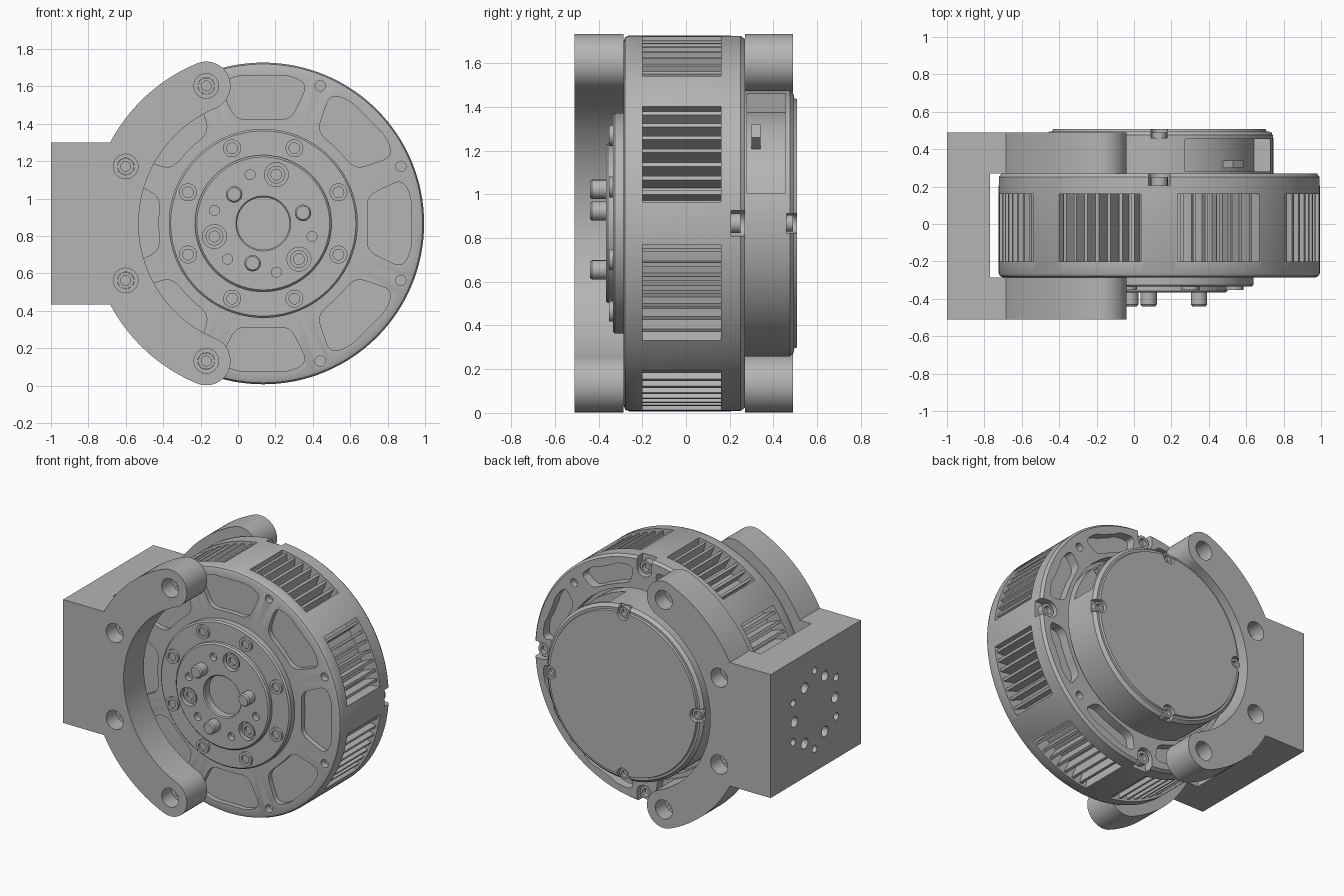
import bpy, bmesh
from math import sin, cos, pi, radians
from mathutils import Matrix

cube = bpy.data.objects.get("Cube")
if cube:
    bpy.data.objects.remove(cube)

AXIS = (0.135, 0, 0.867)   # all parts are built around the motor axis (along y)
EIGHTHS = [22.5 + 45 * i for i in range(8)]
QUARTERS = [90 * i for i in range(4)]
parts = []

metal = bpy.data.materials.new("grey metal")
metal.use_nodes = True
GREY = (0.46, 0.46, 0.46, 1)
metal.diffuse_color = GREY
metal.node_tree.nodes["Principled BSDF"].inputs["Base Color"].default_value = GREY


def polar(r, deg):
    return (r * cos(radians(deg)), r * sin(radians(deg)))


def arc(r, a0, a1, n=24, centre=(0, 0)):
    pts = [polar(r, a0 + (a1 - a0) * i / n) for i in range(n + 1)]
    return [(x + centre[0], z + centre[1]) for x, z in pts]


def circle(r, ring=0, deg=0, n=24):
    return arc(r, 0, 360, n, polar(ring, deg))[:-1]


def sector(r0, r1, a0, a1):
    return arc(r1, a0, a1) + arc(r0, a1, a0)


def slot(r, width, deg):
    """Round-ended notch, open towards the outside."""
    c = polar(r, deg)
    dx, dz = polar(0.3, deg)
    pts = arc(width, deg + 90, deg + 270, 12, c)
    return pts + [(pts[-1][0] + dx, pts[-1][1] + dz), (pts[0][0] + dx, pts[0][1] + dz)]


def pocket(deg, r0, r1, half):
    """Rounded pocket with a boss bulging in from its outer edge."""
    pts = []
    for i in range(64):
        t = 2 * pi * (i + 0.5) / 64
        u = abs(cos(t)) ** 0.45 * (1 if cos(t) > 0 else -1)
        v = abs(sin(t)) ** 0.45 * (1 if sin(t) > 0 else -1)
        off = u * half * (1 + 0.1 * v)
        r = (r0 + r1) / 2 + v * (r1 - r0) / 2
        if v > 0 and abs(off) < 6:
            r -= 0.05 * (0.5 + 0.5 * cos(pi * off / 6))
        pts.append(polar(r, deg + off))
    return pts


def prism(bm, outline, y0, y1):
    """Extrude an x-z outline along y."""
    face = bm.faces.new([bm.verts.new((x, y0, z)) for x, z in outline])
    ext = bmesh.ops.extrude_face_region(bm, geom=[face])
    verts = [g for g in ext["geom"] if isinstance(g, bmesh.types.BMVert)]
    bmesh.ops.translate(bm, verts=verts, vec=(0, y1 - y0, 0))


def lathe(bm, profile, steps=96, ring=0, deg=0):
    """Spin an (r, y) profile around an axis parallel to y."""
    cx, cz = polar(ring, deg)
    vs = [bm.verts.new((cx + r, y, cz)) for r, y in profile]
    es = [bm.edges.new(p) for p in zip(vs, vs[1:])]
    bmesh.ops.spin(bm, geom=vs + es, cent=(cx, 0, cz), axis=(0, 1, 0),
                   angle=2 * pi, steps=steps)
    bmesh.ops.remove_doubles(bm, verts=bm.verts[:], dist=0.0002)


def screw(bm, ring, deg, r, base, top):
    """Round head with a hexagonal-key socket."""
    d = (top - base) * 0.6
    lathe(bm, [(0, base), (r, base), (r, top), (r * 0.6, top),
               (r * 0.6, top - d), (0, top - d)], 18, ring, deg)


def make(name, bm, keep=True):
    bmesh.ops.recalc_face_normals(bm, faces=bm.faces[:])
    mesh = bpy.data.meshes.new(name)
    bm.to_mesh(mesh)
    bm.free()
    obj = bpy.data.objects.new(name, mesh)
    bpy.context.collection.objects.link(obj)
    obj.location = AXIS
    if keep:
        parts.append(obj)
    return obj


def cut(obj, bm):
    """Subtract the solids in bm and bake the result."""
    cutter = make("cutter", bm, False)
    cutter.hide_render = True
    mod = obj.modifiers.new("cut", "BOOLEAN")
    mod.operation = "DIFFERENCE"
    mod.solver = "EXACT"
    mod.object = cutter
    bpy.context.view_layer.update()
    dg = bpy.context.evaluated_depsgraph_get()
    mesh = bpy.data.meshes.new_from_object(obj.evaluated_get(dg))
    obj.modifiers.clear()
    obj.data = mesh
    bpy.data.objects.remove(cutter)


# Motor housing with stepped front hub
bm = bmesh.new()
lathe(bm, [(0, -.31), (.14, -.31), (.14, -.36), (.147, -.367), (.355, -.367), (.365, -.357),
           (.365, -.335), (.495, -.335), (.505, -.325), (.505, -.285), (.835, -.285),
           (.852, -.278), (.86, -.26), (.86, .25), (.845, .27), (.635, .27), (.635, .2), (0, .2)], 128)
housing = make("motor_housing", bm)

# Side windows, face pockets, rim notches and bolt holes
bm = bmesh.new()
for a in EIGHTHS:
    prism(bm, sector(.75, 1, a - 16, a + 16), -.2, .16)
    prism(bm, pocket(a - 22.5, .56, .80, 16.5), -.4, -.25)
    prism(bm, pocket(a, .665, .80, 15), .205, .4)
    prism(bm, circle(.028, .796, a, 16), -.4, -.24)
for a in QUARTERS:
    prism(bm, slot(.79, .058, a), .205, .4)
    prism(bm, circle(.028, .77, a + 45, 16), .22, .4)
for a in (75, 195, 315):
    prism(bm, circle(.064, .27, a), -.5, -.33)
for a in (105, 165, 225, 285, 345):
    prism(bm, circle(.027, .27, a, 16), -.5, -.33)
cut(housing, bm)

# Cooling fins inside the windows
bm = bmesh.new()
for a in EIGHTHS:
    for i in range(-3, 4):
        f = a + i * 4.5
        prism(bm, [polar(.74, f - 1.2), polar(.74, f + .2),
                   polar(.845, f + 1.2), polar(.845, f)], -.205, .165)
make("cooling_fins", bm)

# Hub drive pins and screws
bm = bmesh.new()
for a in (15, 135, 255):
    lathe(bm, [(0, -.32), (.044, -.32), (.044, -.43), (.036, -.44), (0, -.44)], 20, .22, a)
make("drive_pins", bm)
bm = bmesh.new()
for a in (75, 195, 315):
    screw(bm, .27, a, .048, -.325, -.355)
for a in EIGHTHS:
    screw(bm, .435, a, .048, -.33, -.353)
for a in QUARTERS:
    screw(bm, .79, a, .046, .2, .25)
    screw(bm, .565, a, .038, .45, .49)
make("motor_screws", bm)

# Rear cover with screw notches and a side opening for the connector
bm = bmesh.new()
lathe(bm, [(0, .15), (.61, .15), (.61, .475), (.59, .495), (.575, .495),
           (.57, .508), (0, .508)], 128)
cover = make("rear_cover", bm)
bm = bmesh.new()
prism(bm, sector(.52, .8, 13, 77), .28, .455)
for a in QUARTERS:
    prism(bm, slot(.565, .045, a), .46, .6)
cut(cover, bm)
bm = bmesh.new()
prism(bm, sector(.5, .6, 41, 49), .3, .34)
make("connector", bm)

# Forked bracket: block with two curved arms
OUT, MID, IN, TIP = .926, .796, .666, 112.5
outline = [(-1.135, -.433), (-1.135, .433)]
outline += arc(OUT, 152.1, TIP, 20)
outline += arc(.13, TIP, TIP - 180, 20, polar(MID, TIP))[1:]
outline += arc(IN, TIP, 360 - TIP, 64)[1:]
outline += arc(.13, 180 + 360 - TIP, 360 - TIP, 20, polar(MID, 360 - TIP))[1:]
outline += arc(OUT, 360 - TIP, 207.9, 20)[1:]
bm = bmesh.new()
prism(bm, outline, -.51, .49)
bracket = make("bracket", bm)
bm = bmesh.new()
prism(bm, [(-.905, -1), (.5, -1), (.5, 1), (-.905, 1)], -.286, .271)
cut(bracket, bm)

# Counterbored arm holes
ARM_HOLES = (112.5, 157.5, 202.5, 247.5)
bm = bmesh.new()
for a in ARM_HOLES:
    for far, ledge, near in ((-.6, -.4, -.27), (.6, .38, .25)):
        lathe(bm, [(0, far), (.066, far), (.066, ledge), (.045, ledge),
                   (.045, near), (0, near)], 24, MID, a)
cut(bracket, bm)

# Mounting hole pattern on the block
bm = bmesh.new()
for i in range(6):
    prism(bm, circle(.036, .225, 60 * i, 20), 1, 1.3)
    prism(bm, circle(.025, .275, 60 * i + 30, 16), 1, 1.3)
bmesh.ops.rotate(bm, verts=bm.verts[:], matrix=Matrix.Rotation(pi / 2, 3, "Z"))
cut(bracket, bm)

# Screws seated in the arm holes
bm = bmesh.new()
for a in ARM_HOLES:
    screw(bm, MID, a, .044, -.27, -.4)
    screw(bm, MID, a, .044, .25, .38)
make("bracket_screws", bm)

# Material and shading
bpy.ops.object.select_all(action="DESELECT")
for obj in parts:
    obj.data.materials.clear()
    obj.data.materials.append(metal)
    obj.select_set(True)
bpy.context.view_layer.objects.active = housing
bpy.ops.object.shade_smooth_by_angle(angle=radians(30))
